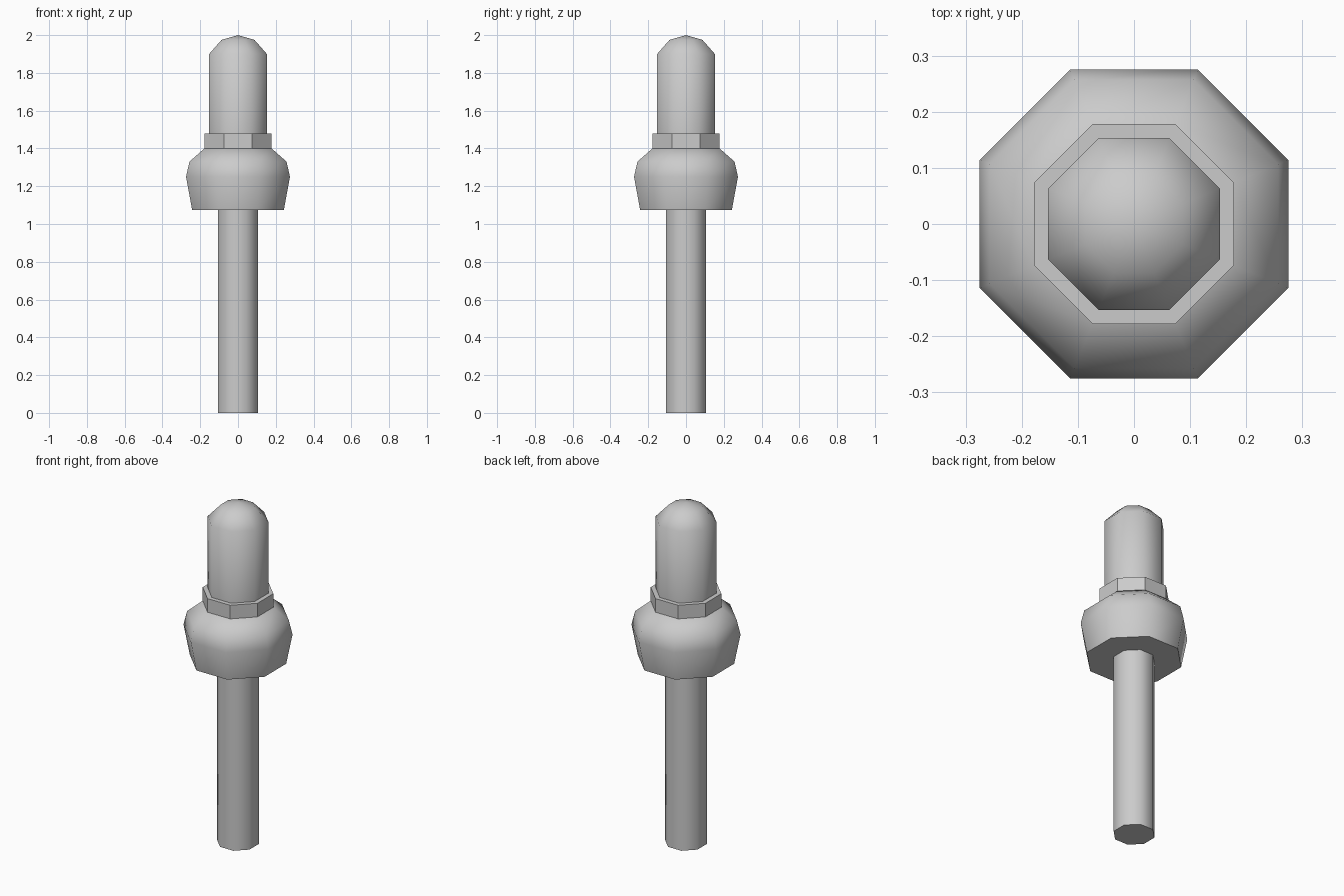
import bpy, bmesh, math

if "Cube" in bpy.data.objects:
    bpy.data.objects.remove(bpy.data.objects["Cube"])

SIDES = 8
TO_CORNER = 1 / math.cos(math.pi / SIDES)  # flat-to-flat half width -> corner radius


def lathe(name, profile, smooth=True):
    """Octagonal turned part from (half width, z) pairs, bottom to top."""
    bm = bmesh.new()
    rings = []
    for r, z in profile:
        if r == 0:
            rings.append([bm.verts.new((0, 0, z))] * SIDES)
            continue
        ring = []
        for i in range(SIDES):
            a = 2 * math.pi * (i + 0.5) / SIDES
            ring.append(bm.verts.new((r * TO_CORNER * math.cos(a), r * TO_CORNER * math.sin(a), z)))
        rings.append(ring)
    for low, high in zip(rings, rings[1:]):
        for i in range(SIDES):
            j = (i + 1) % SIDES
            loop = [low[i], low[j], high[j], high[i]]
            bm.faces.new(list(dict.fromkeys(loop)))
    # Flat caps on open ends
    bm.faces.new(rings[0][::-1])
    if profile[-1][0] > 0:
        bm.faces.new(rings[-1])
    bmesh.ops.recalc_face_normals(bm, faces=bm.faces)
    mesh = bpy.data.meshes.new(name)
    bm.to_mesh(mesh)
    bm.free()
    obj = bpy.data.objects.new(name, mesh)
    bpy.context.collection.objects.link(obj)
    if smooth:
        bpy.ops.object.select_all(action='DESELECT')
        obj.select_set(True)
        bpy.context.view_layer.objects.active = obj
        bpy.ops.object.shade_smooth_by_angle(angle=math.radians(60))
    return obj


# Long lower rod
lathe("shaft", [(0.105, 0), (0.105, 1.075)])

# Rounded swelling above the rod
lathe("bulb", [(0.243, 1.075), (0.275, 1.25), (0.257, 1.33), (0.178, 1.40)])

# Faceted ring between bulb and tip
lathe("collar", [(0.178, 1.40), (0.178, 1.48)], smooth=False)

# Domed upper cylinder
lathe("tip", [(0.153, 1.48), (0.153, 1.90), (0.087, 1.975), (0, 2.0)])
